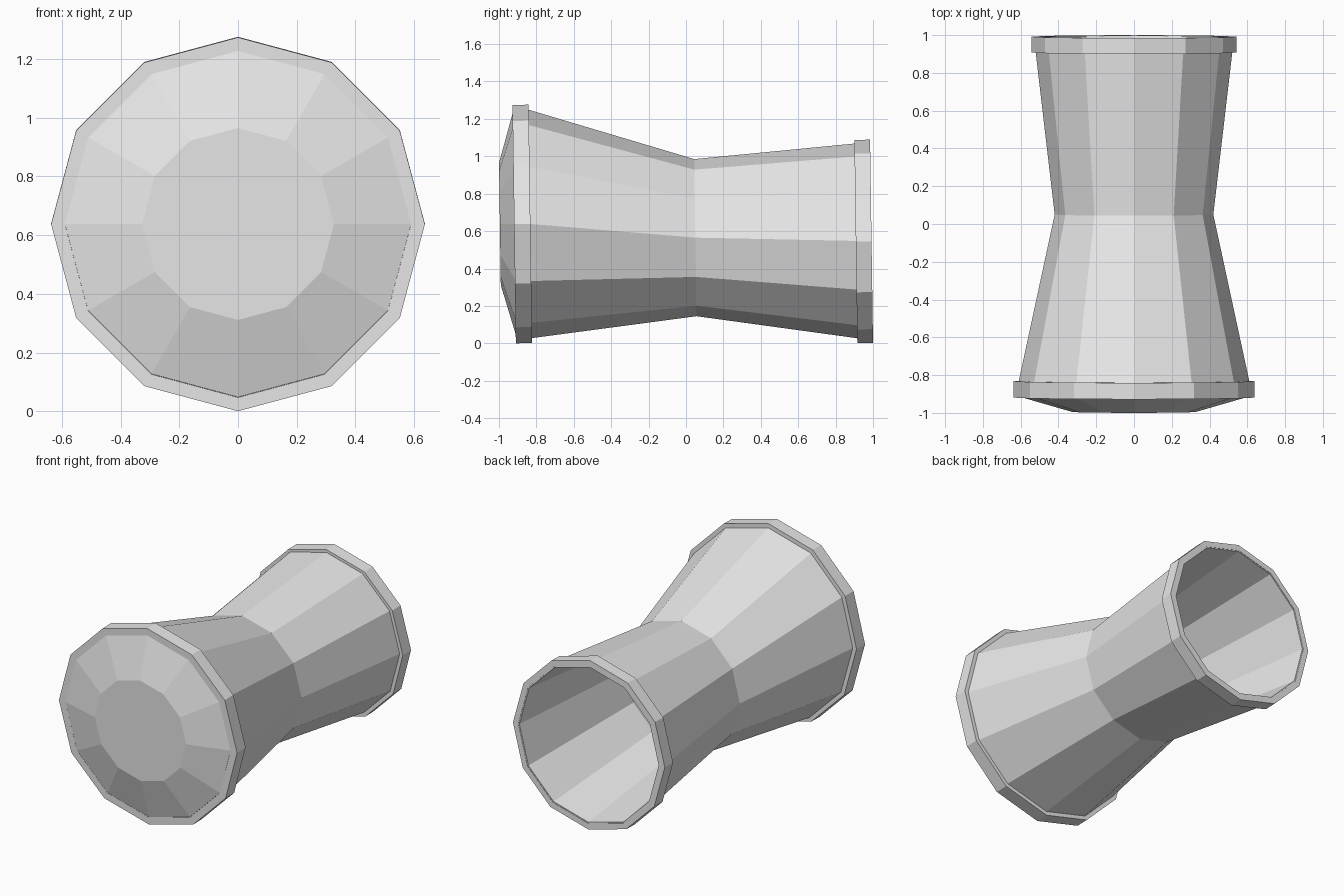
import bpy, bmesh
from math import sin, cos, pi

SIDES = 12
TILT = 0.0145  # every ring leans slightly

cube = bpy.data.objects.get("Cube")
if cube:
    bpy.data.objects.remove(cube, do_unlink=True)

grey = bpy.data.materials.new("light_grey")
grey.use_nodes = True
colour = (0.8, 0.8, 0.8, 1)
grey.diffuse_color = colour
grey.node_tree.nodes["Principled BSDF"].inputs["Base Color"].default_value = colour


def loft(name, rings, closed_loop=False):
    """Join 12-sided rings given as (y, centre height, radius)."""
    bm = bmesh.new()
    loops = []
    for y, z, r in rings:
        loops.append([bm.verts.new((r * sin(a), y - TILT * r * cos(a), z + r * cos(a)))
                      for a in (2 * pi * i / SIDES for i in range(SIDES))])
    pairs = list(zip(loops, loops[1:]))
    if closed_loop:
        pairs.append((loops[-1], loops[0]))
    else:
        bm.faces.new(loops[0])
        bm.faces.new(loops[-1])
    for a, b in pairs:
        for i in range(SIDES):
            j = (i + 1) % SIDES
            bm.faces.new((a[i], a[j], b[j], b[i]))
    bmesh.ops.recalc_face_normals(bm, faces=bm.faces[:])
    mesh = bpy.data.meshes.new(name)
    bm.to_mesh(mesh)
    bm.free()
    mesh.materials.append(grey)
    obj = bpy.data.objects.new(name, mesh)
    bpy.context.collection.objects.link(obj)
    return obj


def rim(name, y0, y1, z0, z1, outer, inner):
    loft(name, [(y0, z0, outer), (y1, z1, outer),
                (y1, z1, inner), (y0, z0, inner)], closed_loop=True)


# Hollow waisted body, open at the back
loft("drum_body", [(-0.90, 0.644, 0.625), (0.05, 0.565, 0.42), (0.990, 0.546, 0.53),
                   (0.990, 0.546, 0.498), (0.05, 0.565, 0.395), (-0.90, 0.644, 0.59)],
     closed_loop=True)

# Raised hoops at both ends
rim("front_rim", -0.919, -0.832, 0.637, 0.639, 0.637, 0.59)
rim("back_rim", 0.908, 0.992, 0.544, 0.546, 0.543, 0.505)

# Shallow domed head with a flat centre
loft("drum_head", [(-0.995, 0.638, 0.327), (-0.919, 0.638, 0.59), (-0.89, 0.638, 0.59)])
